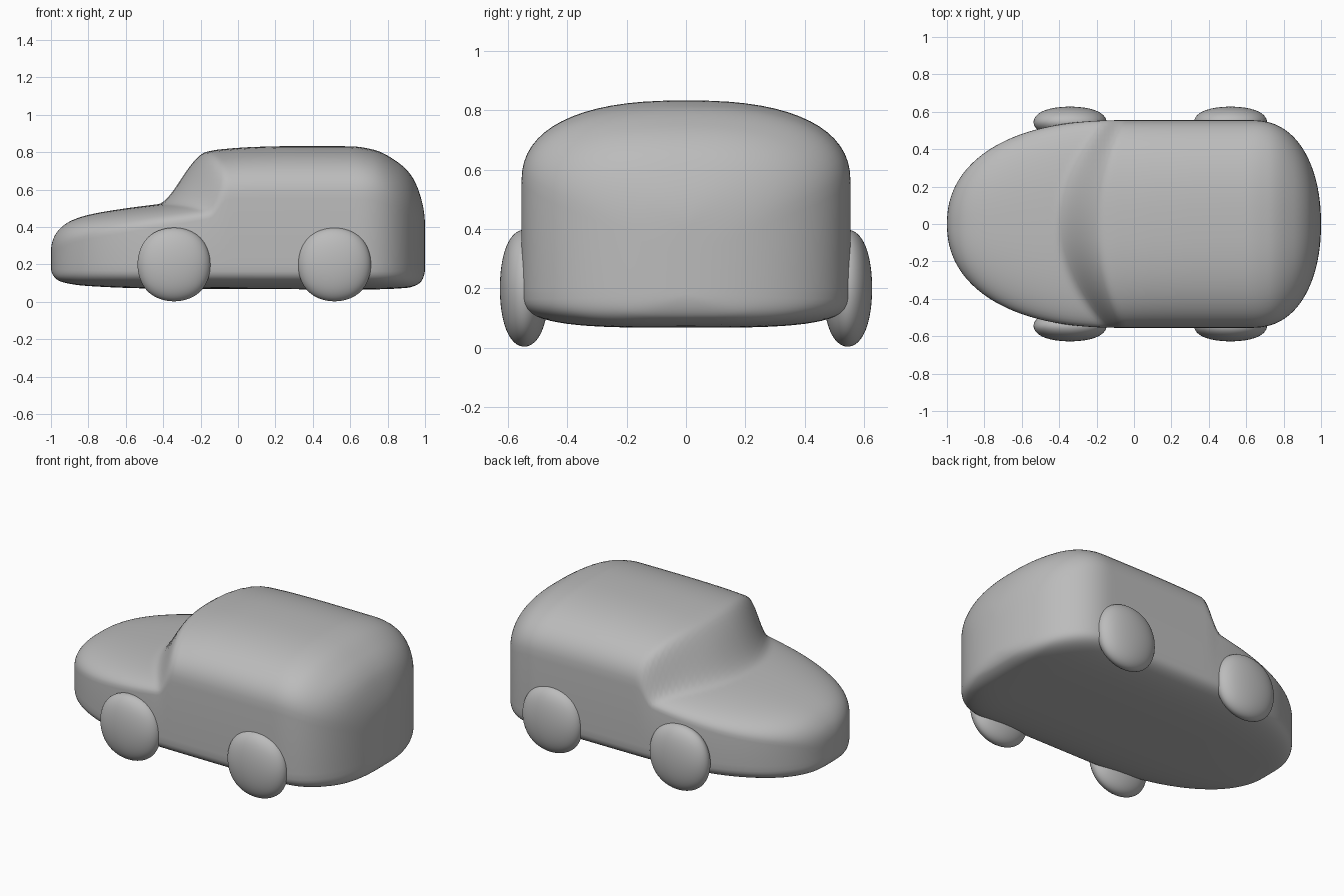
import bpy, bmesh, math

if "Cube" in bpy.data.objects:
    bpy.data.objects.remove(bpy.data.objects["Cube"])

grey = bpy.data.materials.new("plain grey")
grey.use_nodes = True
COLOUR = (0.5, 0.5, 0.5, 1)
grey.diffuse_color = COLOUR
grey.node_tree.nodes["Principled BSDF"].inputs["Base Color"].default_value = COLOUR

HALF_WIDTH = 0.555
ROUND = 2.45      # squareness of the roof section
UNDER = 3.6       # squareness of the underside section
STATIONS, ARC = 140, 32

# Heights along the length: (x, z)
HOOD = [(-1, .27), (-.97, .37), (-.9, .43), (-.8, .465), (-.6, .5), (-.4, .525), (0, .56), (1, .56)]
HOOD_EDGE = [(-1, .22), (-.9, .31), (-.6, .37), (-.3, .42), (0, .46), (1, .46)]
ROOF = [(-1, .79), (-.25, .79), (-.1, .815), (.1, .829), (.3, .833), (.6, .832), (.72, .815),
        (.85, .75), (.93, .67), (.98, .55), (1, .4)]
ROOF_EDGE = [(-1, .55), (.65, .55), (.9, .47), (1, .3)]
FLOOR = [(-1, .18), (-.95, .11), (-.8, .085), (-.4, .071), (.7, .067), (.9, .075), (.97, .1), (1, .18)]


def angle(x):
    return math.acos(max(-1, min(1, -x)))


def curve(points, x):
    """Smooth height at x, eased by angle so that both ends turn vertical."""
    ts = [angle(p[0]) for p in points]
    zs = [p[1] for p in points]
    last = len(ts) - 1
    t = angle(x)
    i = max(k for k in range(last) if ts[k] <= t + 1e-9)

    def slope(k):
        if k in (0, last):
            a, b = max(k - 1, 0), min(k + 1, last)
            return (zs[b] - zs[a]) / (ts[b] - ts[a])
        d0 = (zs[k] - zs[k - 1]) / (ts[k] - ts[k - 1])
        d1 = (zs[k + 1] - zs[k]) / (ts[k + 1] - ts[k])
        return 2 * d0 * d1 / (d0 + d1) if d0 * d1 > 0 else 0

    h = ts[i + 1] - ts[i]
    u = (t - ts[i]) / h
    return (zs[i] * (1 + 2 * u) * (1 - u) ** 2 + zs[i + 1] * u * u * (3 - 2 * u)
            + h * slope(i) * u * (1 - u) ** 2 + h * slope(i + 1) * u * u * (u - 1))


def half_width(x):
    if x < -.05:
        return HALF_WIDTH * max(0, 1 - ((-.05 - x) / .95) ** 2.4) ** (1 / 2.2)
    if x > .62:
        return HALF_WIDTH * max(0, 1 - ((x - .62) / .38) ** 2.4) ** (1 / 2.1)
    return HALF_WIDTH


def arc(a, power):
    c, s = math.cos(a), max(0, math.sin(a))
    return math.copysign(abs(c) ** (2 / power), c), s ** (2 / power)


def section(x):
    """Closed ring across the body at x."""
    w, ring = half_width(x), []
    hood, hood_edge = curve(HOOD, x), curve(HOOD_EDGE, x)
    roof, roof_edge = curve(ROOF, x), curve(ROOF_EDGE, x)
    floor = curve(FLOOR, x)
    for k in range(ARC + 1):
        side, rise = arc(math.pi * k / ARC, ROUND)
        y = w * side
        s2 = (y / HALF_WIDTH) ** 2
        # the windscreen sweeps back towards the sides
        start, end = -.43 + .28 * s2, -.17 + .12 * s2
        u = max(0, min(1, (x - start) / (end - start)))
        u = u * u * (3 - 2 * u)
        low = hood_edge + (hood - hood_edge) * rise
        high = roof_edge + (roof - roof_edge) * rise
        ring.append((x, y, low + (high - low) * u))
    for k in range(ARC + 1):
        side, drop = arc(math.pi * k / ARC, UNDER)
        ring.append((x, -w * side, .2 + (floor - .2) * drop))
    return ring


def finish(obj):
    obj.data.materials.append(grey)
    for poly in obj.data.polygons:
        poly.use_smooth = True


# Body shell lofted from nose to tail
bm = bmesh.new()
rings = [[bm.verts.new(p) for p in section(-math.cos(math.pi * i / STATIONS))]
         for i in range(STATIONS + 1)]
for a, b in zip(rings, rings[1:]):
    for k in range(len(a)):
        j = (k + 1) % len(a)
        bm.faces.new((a[k], a[j], b[j], b[k]))
bmesh.ops.remove_doubles(bm, verts=bm.verts, dist=1e-4)
bmesh.ops.recalc_face_normals(bm, faces=bm.faces)
mesh = bpy.data.meshes.new("body")
bm.to_mesh(mesh)
bm.free()
body = bpy.data.objects.new("body", mesh)
bpy.context.collection.objects.link(body)
finish(body)

# Cushion-shaped wheels, rounded from cubes
for end, x in (("front", -.342), ("rear", .516)):
    for hand, sign in (("left", 1), ("right", -1)):
        bpy.ops.mesh.primitive_cube_add(size=1, location=(x, sign * .545, .2))
        wheel = bpy.context.object
        wheel.name = f"{end}_{hand}_wheel"
        mod = wheel.modifiers.new("rounding", "SUBSURF")
        mod.levels = mod.render_levels = 4
        bpy.ops.object.modifier_apply(modifier=mod.name)
        size = max(v.co.x for v in wheel.data.vertices) * 2
        wheel.scale = (.39 / size, .165 / size, .394 / size)
        finish(wheel)
